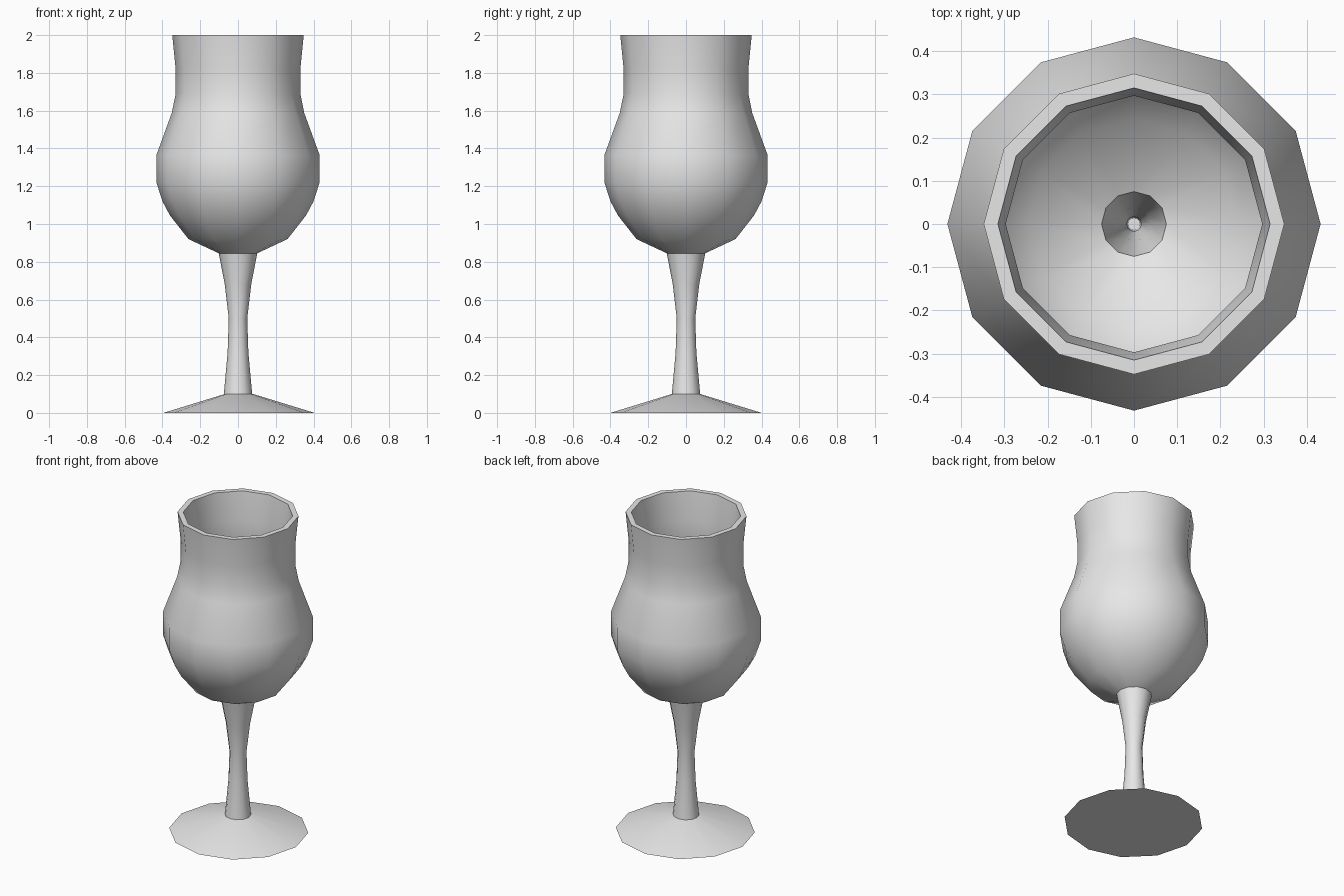
import bpy
import bmesh
from math import cos, sin, tau, radians

SIDES = 12

cube = bpy.data.objects.get("Cube")
if cube:
    bpy.data.objects.remove(cube, do_unlink=True)

grey = bpy.data.materials.new("light grey")
grey.use_nodes = True
grey.diffuse_color = (0.8, 0.8, 0.8, 1)
grey.node_tree.nodes["Principled BSDF"].inputs["Base Color"].default_value = (0.8, 0.8, 0.8, 1)


def lathe(name, profiles, cap_start=False, cap_end=False, offset=0.0):
    """Spin (radius, height) profiles; rising ones face out, falling ones face in."""
    bm = bmesh.new()
    for profile in profiles:
        rings = [[bm.verts.new((r * cos(tau * i / SIDES), r * sin(tau * i / SIDES), z))
                  for i in range(SIDES)] for r, z in profile]
        for low, high in zip(rings, rings[1:]):
            for i in range(SIDES):
                j = (i + 1) % SIDES
                bm.faces.new((low[i], low[j], high[j], high[i]))
    if cap_start:
        bm.faces.new(bm.verts[:SIDES][::-1])
    if cap_end:
        bm.faces.new(rings[-1])
    mesh = bpy.data.meshes.new(name)
    bm.to_mesh(mesh)
    bm.free()
    mesh.materials.append(grey)
    obj = bpy.data.objects.new(name, mesh)
    obj.location.x = offset
    bpy.context.collection.objects.link(obj)
    bpy.ops.object.select_all(action="DESELECT")
    obj.select_set(True)
    bpy.context.view_layer.objects.active = obj
    bpy.ops.object.shade_smooth_by_angle(angle=radians(40))
    return obj


# Foot: shallow cone with a flat underside
lathe("foot", [[(0.4, 0), (0.075, 0.1)]], cap_start=True, cap_end=True, offset=0.005)

# Stem: waisted outside with a narrow hollow bore closed at the bottom
stem_outer = [(0.077, 0.085), (0.075, 0.1), (0.055, 0.32), (0.049, 0.5), (0.07, 0.68), (0.102, 0.845)]
stem_bore = [(0.075, 0.87), (0.04, 0.69), (0.017, 0.5), (0.014, 0.13)]
lathe("stem", [stem_outer, stem_bore], cap_end=True)

# Bowl: outer wall, flat rim, then inner wall down to the bore
bowl_outer = [(0.102, 0.845), (0.262, 0.92), (0.36, 1.045), (0.4, 1.12), (0.432, 1.22),
              (0.432, 1.365), (0.35, 1.59), (0.33, 1.69), (0.33, 1.82), (0.348, 2.0)]
bowl_inner = [(0.315, 2.0), (0.297, 1.82), (0.297, 1.69), (0.318, 1.58), (0.4, 1.36),
              (0.4, 1.225), (0.37, 1.135), (0.334, 1.065), (0.243, 0.948), (0.075, 0.87)]
lathe("bowl", [bowl_outer + bowl_inner])
